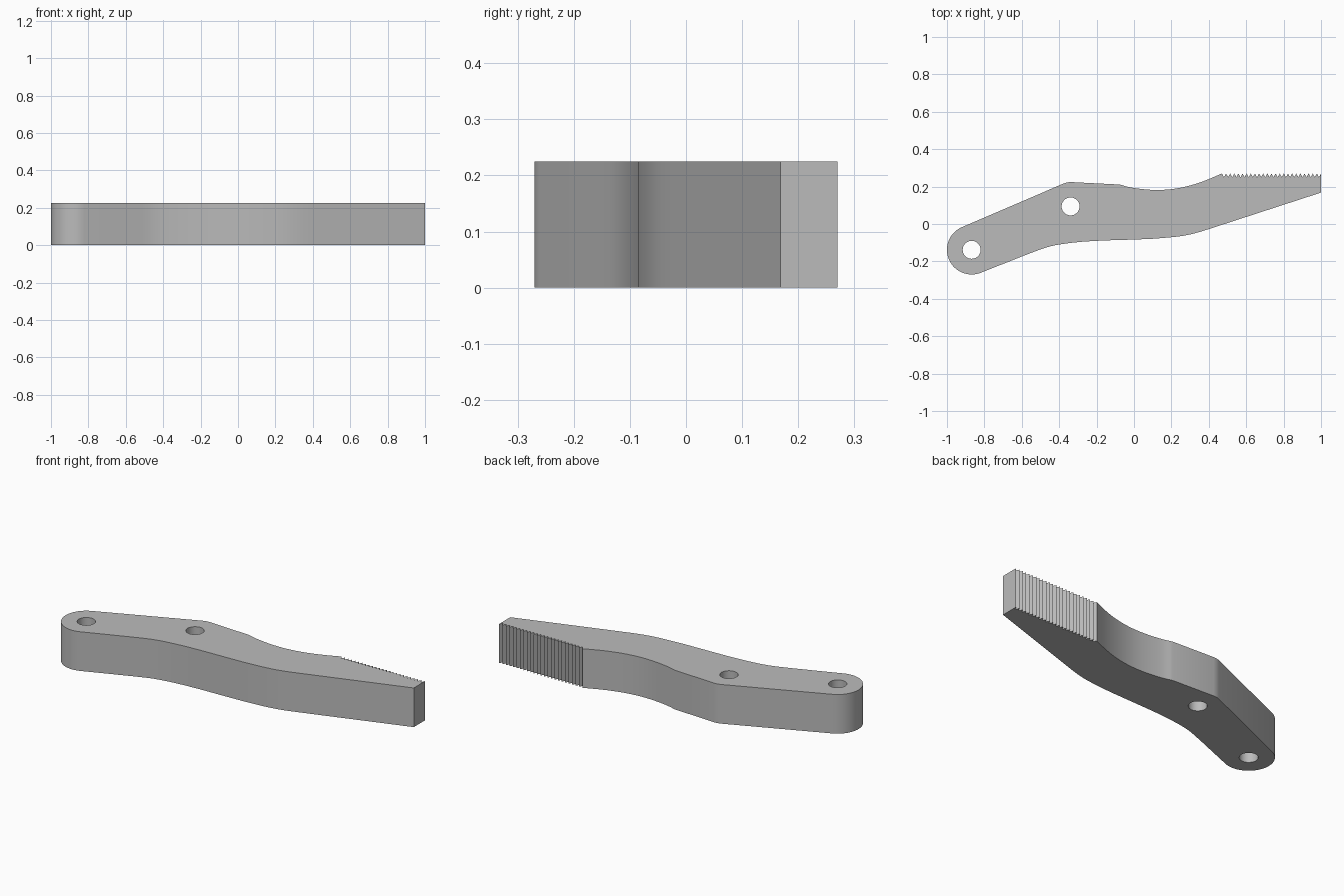
import bpy, bmesh, math
from mathutils import Vector

cube = bpy.data.objects.get("Cube")
if cube:
    bpy.data.objects.remove(cube)

HEIGHT = 0.225
PIVOT, PIVOT_R = Vector((-0.868, -0.138)), 0.132
HOLE_R = 0.048
HOLES = [PIVOT, Vector((-0.339, 0.094))]
TEETH = 24


def arc(centre, radius, start, end, steps):
    angles = [math.radians(start + (end - start) * i / steps) for i in range(steps + 1)]
    return [centre + radius * Vector((math.cos(a), math.sin(a))) for a in angles]


def smooth_run(points, steps=4):
    """Flowing curve through the points."""
    p = [Vector(q) for q in points]
    p = [2 * p[0] - p[1]] + p + [2 * p[-1] - p[-2]]
    run = []
    for a, b, c, d in zip(p, p[1:], p[2:], p[3:]):
        for i in range(steps):
            t = i / steps
            run.append(0.5 * (2 * b + (c - a) * t + (2 * a - 5 * b + 4 * c - d) * t**2
                              + (3 * b - a - 3 * c + d) * t**3))
    return run + [p[-2]]


# Underside edge, from the round pivot end to the straight taper
outline = smooth_run([(-0.57, -0.162), (-0.45, -0.12), (-0.32, -0.099), (-0.18, -0.089),
                      (0, -0.083), (0.14, -0.076), (0.3, -0.056), (0.49, 0.002)])
# Blunt tip, then the row of saw teeth
outline.append(Vector((1, 0.168)))
pitch = 0.53 / TEETH
for i in range(TEETH):
    outline += [Vector((1 - i * pitch, 0.27)), Vector((1 - (i + 0.5) * pitch, 0.25))]
# Dipped upper edge, flat shoulder and rounded corner
outline += smooth_run([(0.47, 0.27), (0.38, 0.232), (0.3, 0.206), (0.22, 0.189),
                       (0.14, 0.182), (0.06, 0.185), (-0.02, 0.196), (-0.076, 0.211)])
outline += [Vector(q) for q in [(-0.335, 0.224), (-0.355, 0.223), (-0.375, 0.217)]]
# Round pivot end
outline += arc(PIVOT, PIVOT_R, 113.3, 291.4, 28)

# Fill the profile around the holes and raise it to full thickness
bm = bmesh.new()
edges = []
for loop in [outline] + [arc(c, HOLE_R, 0, 350, 35) for c in HOLES]:
    verts = [bm.verts.new((p.x, p.y, 0)) for p in loop]
    edges += [bm.edges.new((v, verts[i - 1])) for i, v in enumerate(verts)]
bmesh.ops.triangle_fill(bm, use_beauty=True, edges=edges, normal=(0, 0, 1))
raised = bmesh.ops.extrude_face_region(bm, geom=bm.faces[:], use_keep_orig=True)
top = [g for g in raised["geom"] if isinstance(g, bmesh.types.BMVert)]
bmesh.ops.translate(bm, verts=top, vec=(0, 0, HEIGHT))
bmesh.ops.recalc_face_normals(bm, faces=bm.faces[:])
mesh = bpy.data.meshes.new("toothed_lever")
bm.to_mesh(mesh)
bm.free()

lever = bpy.data.objects.new("toothed_lever", mesh)
bpy.context.collection.objects.link(lever)

# Plain grey
grey = bpy.data.materials.new("plain_grey")
grey.use_nodes = True
colour = (0.5, 0.5, 0.5, 1)
grey.diffuse_color = colour
grey.node_tree.nodes["Principled BSDF"].inputs["Base Color"].default_value = colour
mesh.materials.append(grey)

# Smooth curved walls, sharp rims and teeth
bpy.ops.object.select_all(action="DESELECT")
lever.select_set(True)
bpy.context.view_layer.objects.active = lever
bpy.ops.object.shade_smooth_by_angle(angle=math.radians(25))
